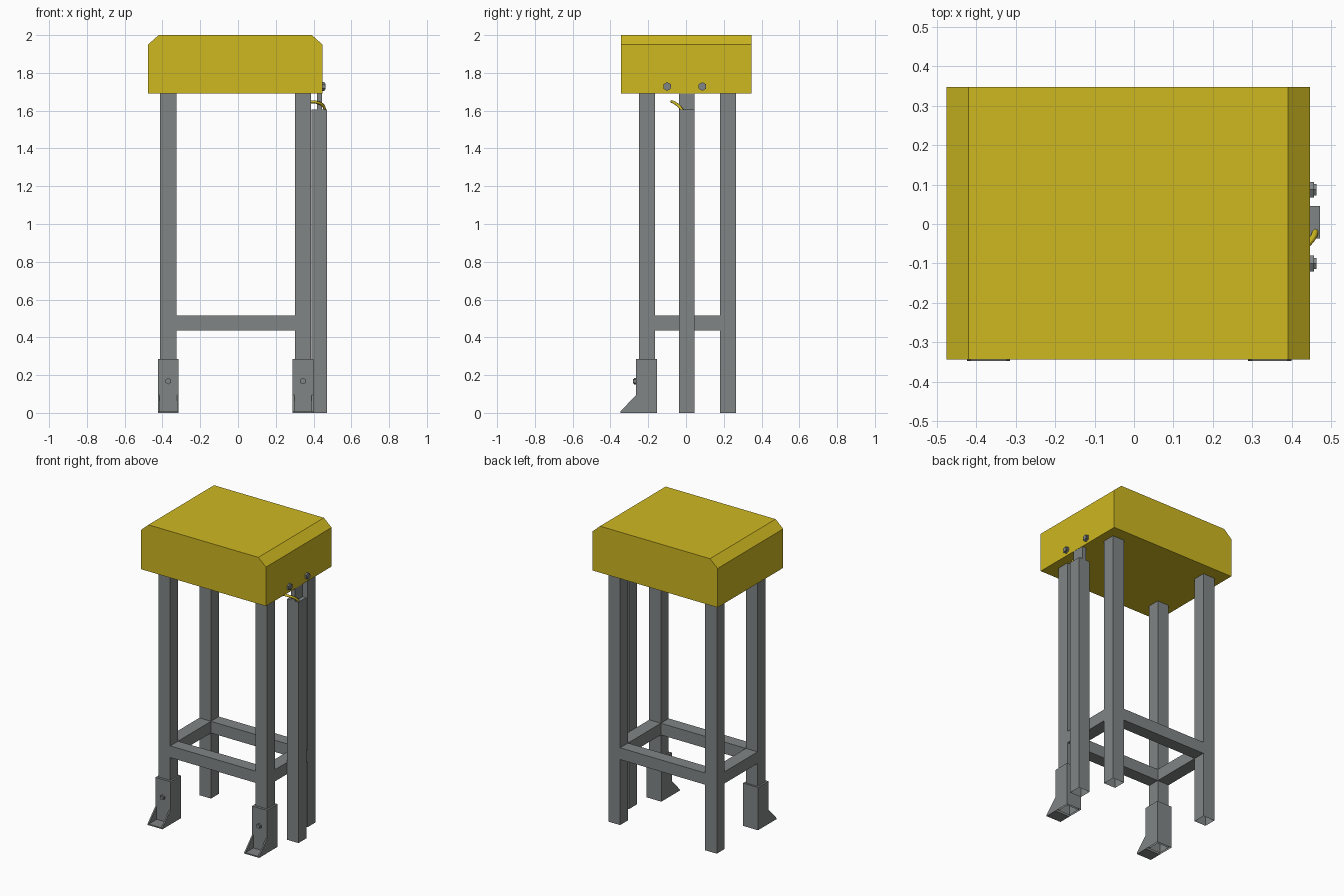
import bpy, bmesh, math
from mathutils import Matrix, Vector

if "Cube" in bpy.data.objects:
    bpy.data.objects.remove(bpy.data.objects["Cube"])


def colour(name, rgb):
    m = bpy.data.materials.new(name)
    m.diffuse_color = (*rgb, 1)
    m.use_nodes = True
    m.node_tree.nodes["Principled BSDF"].inputs["Base Color"].default_value = m.diffuse_color
    return m


YELLOW = colour("yellow paint", (0.62, 0.48, 0.015))
GREY = colour("grey steel", (0.22, 0.235, 0.235))


def make(name, bm, mat):
    me = bpy.data.meshes.new(name)
    bm.to_mesh(me)
    bm.free()
    me.materials.append(mat)
    ob = bpy.data.objects.new(name, me)
    bpy.context.collection.objects.link(ob)
    return ob


def box(name, lo, hi, mat=GREY, open_bottom=False):
    bm = bmesh.new()
    bmesh.ops.create_cube(bm, size=1)
    for v in bm.verts:
        v.co = [lo[i] if v.co[i] < 0 else hi[i] for i in range(3)]
    if open_bottom:
        low = [f for f in bm.faces if f.calc_center_median().z < lo[2] + 1e-5]
        bmesh.ops.delete(bm, geom=low, context='FACES_ONLY')
    return make(name, bm, mat)


def prism(name, points, direction, mat=GREY):
    """Extrude a flat profile of 3D points along a direction."""
    bm = bmesh.new()
    f = bm.faces.new([bm.verts.new(p) for p in points])
    r = bmesh.ops.extrude_face_region(bm, geom=[f])
    vs = [g for g in r["geom"] if isinstance(g, bmesh.types.BMVert)]
    bmesh.ops.translate(bm, verts=vs, vec=Vector(direction))
    bmesh.ops.recalc_face_normals(bm, faces=bm.faces)
    return make(name, bm, mat)


def bolt(name, base, axis, r):
    """Hexagonal washer with a smaller head, pointing along axis."""
    axis = Vector(axis)
    rot = axis.to_track_quat('Z', 'Y').to_matrix().to_4x4()
    bm = bmesh.new()
    for radius, depth in ((r, 0.010), (r * 0.72, 0.016)):
        bmesh.ops.create_cone(
            bm, cap_ends=True, segments=6, radius1=radius, radius2=radius, depth=depth,
            matrix=Matrix.Translation(Vector(base) + axis * depth / 2) @ rot)
    return make(name, bm, GREY)


# hood with two chamfered top edges
L, R, F, B = -0.476, 0.447, -0.344, 0.347
profile = [(L, 1.69), (R, 1.69), (R, 1.95), (R - 0.056, 2.0), (L + 0.056, 2.0), (L, 1.95)]
prism("hood", [(x, F, z) for x, z in profile], (0, B - F, 0), YELLOW)

# four hollow legs
XS = {"left": (-0.412, -0.326), "right": (0.301, 0.387)}
YS = {"front": (-0.248, -0.165), "back": (0.181, 0.264)}
for xn, (x0, x1) in XS.items():
    for yn, (y0, y1) in YS.items():
        box(f"{yn}_{xn}_leg", (x0, y0, 0), (x1, y1, 1.69), open_bottom=True)

# lower frame bars
Z0, Z1 = 0.437, 0.515
for yn, (y0, y1) in YS.items():
    box(f"{yn}_bar", (XS["left"][1], y0, Z0), (XS["right"][0], y1, Z1))
for xn, (x0, x1) in XS.items():
    box(f"{xn}_bar", (x0, YS["front"][1], Z0), (x1, YS["back"][0], Z1))

# cable post and its upper strap
box("cable_post", (0.388, -0.037, 0), (0.472, 0.046, 1.605), open_bottom=True)
box("post_strap", (0.418, -0.037, 1.60), (0.446, 0.046, 1.695))

# front feet: sleeve, side gussets, base lip and bolt
for xn, (x0, x1) in XS.items():
    a, b = x0 - 0.012, x1 + 0.012
    box(f"{xn}_foot_sleeve", (a, -0.264, 0), (b, -0.153, 0.285), open_bottom=True)
    for side, gx in (("outer", a), ("inner", b - 0.009)):
        prism(f"{xn}_foot_{side}_gusset",
              [(gx, -0.264, 0), (gx, -0.347, 0), (gx, -0.347, 0.008), (gx, -0.264, 0.095)],
              (0.009, 0, 0))
    box(f"{xn}_foot_lip", (a, -0.347, 0), (b, -0.264, 0.008))
    bolt(f"{xn}_foot_bolt", ((a + b) / 2, -0.264, 0.168), (0, -1, 0), 0.017)

# hood bolts
for i, y in enumerate((-0.100, 0.087)):
    bolt(f"hood_bolt_{i + 1}", (R, y, 1.728), (1, 0, 0), 0.023)

# cable bending out of the post
cu = bpy.data.curves.new("cable", 'CURVE')
cu.dimensions = '3D'
cu.bevel_depth = 0.008
cu.bevel_resolution = 1
cu.resolution_u = 4
cu.use_fill_caps = True
sp = cu.splines.new('BEZIER')
pts = [(0.462, -0.015, 1.595), (0.452, -0.038, 1.625), (0.425, -0.062, 1.642), (0.375, -0.076, 1.648)]
sp.bezier_points.add(len(pts) - 1)
for p, co in zip(sp.bezier_points, pts):
    p.co = co
    p.handle_left_type = p.handle_right_type = 'AUTO'
cu.materials.append(YELLOW)
bpy.context.collection.objects.link(bpy.data.objects.new("cable", cu))
